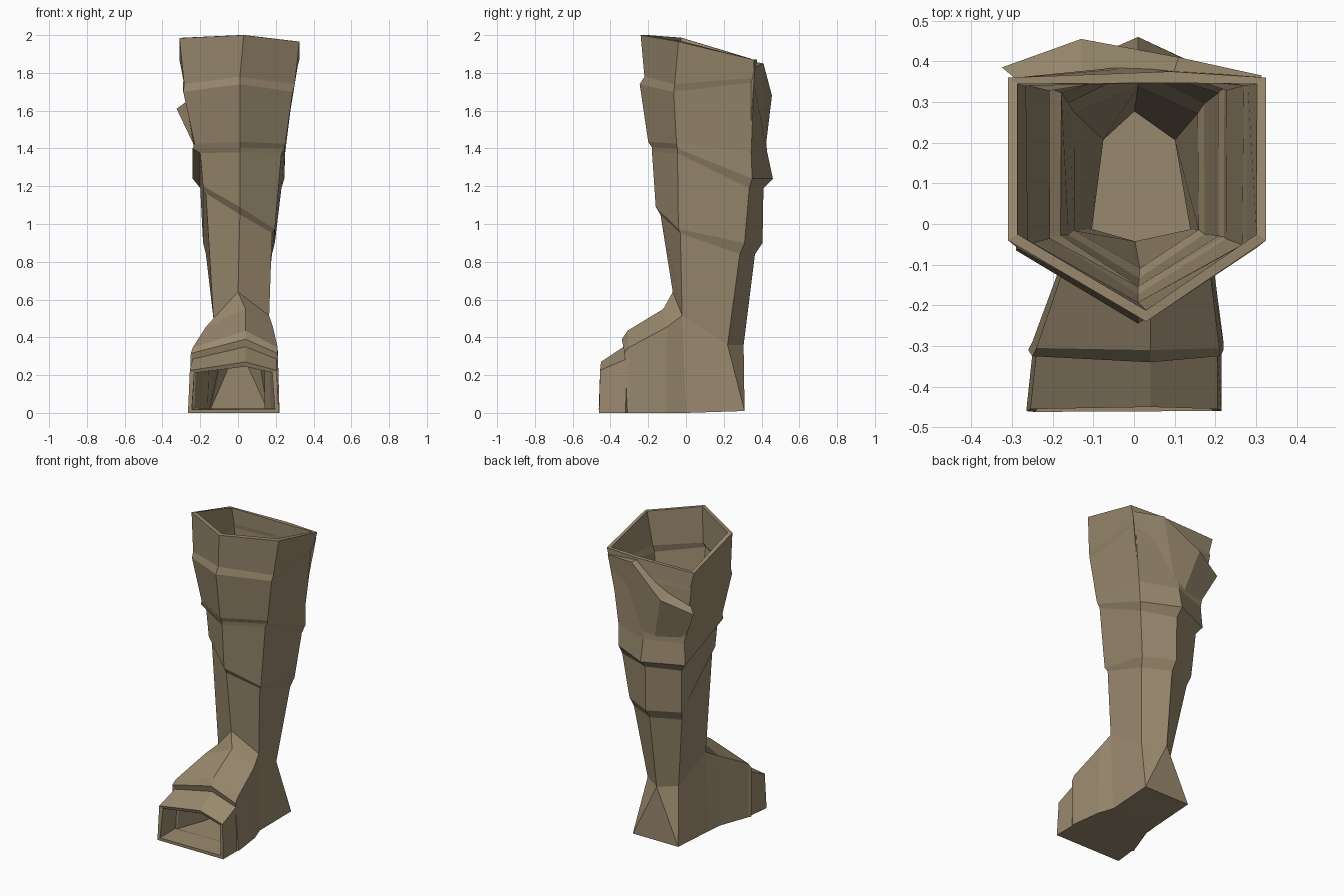
import bpy, bmesh

leather = bpy.data.materials.new("tan_leather")
leather.diffuse_color = (0.32, 0.25, 0.155, 1)


def make_object(name, bm):
    bmesh.ops.recalc_face_normals(bm, faces=bm.faces[:])
    mesh = bpy.data.meshes.new(name)
    bm.to_mesh(mesh)
    bm.free()
    mesh.materials.append(leather)
    ob = bpy.data.objects.new(name, mesh)
    bpy.context.collection.objects.link(ob)
    return ob


def add_ring(bm, points):
    return [bm.verts.new(p) for p in points]


def bridge(bm, a, b, closed=True):
    n = len(a)
    for i in range(n if closed else n - 1):
        j = (i + 1) % n
        bm.faces.new((a[i], a[j], b[j], b[i]))


# Leg: six-sided rings, order front, right, back right, back, back left, left
# (z front, z side, z back, side tilt, y front, y side, y back corner, y back, x left, x right)
LEG = [
    (2.00, 1.975, 1.87, -0.03, -0.24, -0.04, 0.36, 0.375, -0.31, 0.325),
    (1.78, 1.74, 1.775, 0.0, -0.22, -0.06, 0.36, 0.385, -0.285, 0.30),
    (1.74, 1.70, 1.75, 0.0, -0.245, -0.065, 0.36, 0.39, -0.29, 0.29),
    (1.435, 1.425, 1.38, 0.0, -0.20, -0.05, 0.345, 0.43, -0.23, 0.25),
    (1.405, 1.40, 1.24, 0.0, -0.18, -0.045, 0.35, 0.46, -0.24, 0.245),
    (1.38, 1.375, 1.19, 0.0, -0.18, -0.045, 0.335, 0.41, -0.20, 0.23),
    (1.09, 1.09, 0.90, -0.6, -0.16, -0.04, 0.31, 0.405, -0.185, 0.195),
    (1.05, 1.06, 0.84, -0.6, -0.135, -0.03, 0.285, 0.365, -0.17, 0.18),
]

bm = bmesh.new()
rings = []
for n, (zf, zs, zb, k, yf, ys, yb, yc, xl, xr) in enumerate(LEG):
    rings.append(add_ring(bm, [
        (0.03 if n == 0 else 0.01, yf, zf),
        (xr, ys, zs + k * xr), (xr, yb, zb),
        (0.09 if n == 0 else 0.01, yc, zb),
        (xl, yb, zb), (xl, ys, zs + k * xl)]))
ankle = add_ring(bm, [(0.0, -0.07, 0.64), (0.165, -0.02, 0.515), (0.125, 0.22, 0.36),
                      (0.0, 0.305, 0.36), (-0.10, 0.22, 0.36), (-0.13, -0.02, 0.50)])
rings.append(ankle)
for a, b in zip(rings, rings[1:]):
    bridge(bm, a, b)

# Heel: flares from the ankle to a flat back edge on the ground
front, right, back_r, back, back_l, left = ankle
heel_r, heel_l, mid_r, mid_l = add_ring(bm, [
    (0.17, 0.31, 0.01), (-0.16, 0.31, 0.01), (0.16, 0.0, 0.0), (-0.17, 0.0, 0.0)])
for f in ((right, back_r, heel_r, mid_r), (back_r, back, heel_r), (back, heel_l, heel_r),
          (back, back_l, heel_l), (back_l, left, mid_l, heel_l),
          (mid_l, heel_l, heel_r, mid_r)):
    bm.faces.new(f)

# Foot: sections running forward to the open toe
# (y ridge, z ridge, y side, z side, x left, x right, y bottom)
FOOT = [
    (-0.12, 0.55, -0.10, 0.455, -0.17, 0.185, -0.10),
    (-0.31, 0.435, -0.305, 0.345, -0.24, 0.21, -0.29),
    (-0.34, 0.39, -0.325, 0.315, -0.25, 0.21, -0.31),
    (-0.33, 0.35, -0.315, 0.285, -0.24, 0.205, -0.32),
    (-0.45, 0.27, -0.455, 0.225, -0.255, 0.205, -0.46),
]
prev = [mid_l, left, front, right, mid_r]
for yr, zr, ys, zs, xl, xr, yb in FOOT:
    sec = add_ring(bm, [(xl - 0.01, yb, 0.0), (xl, ys, zs), (0.04, yr, zr),
                        (xr, ys, zs), (xr + 0.01, yb, 0.0)])
    bridge(bm, prev, sec)
    prev = sec
boot = make_object("boot_shell", bm)
solid = boot.modifiers.new("wall", 'SOLIDIFY')
solid.thickness = 0.028
solid.offset = -1

# Folded flap draped across the upper back: outer edge, inner edge, hem per column
FLAP = [
    ((0.315, 0.365, 1.83), (0.30, 0.345, 1.83), (0.245, 0.335, 1.40)),
    ((0.11, 0.41, 1.85), (0.09, 0.35, 1.86), (0.03, 0.42, 1.39)),
    ((-0.13, 0.455, 1.68), (-0.13, 0.365, 1.70), (-0.05, 0.40, 1.39)),
    ((-0.325, 0.385, 1.61), (-0.27, 0.34, 1.65), (-0.225, 0.335, 1.40)),
]
bm = bmesh.new()
cols = [add_ring(bm, c) for c in FLAP]
for a, b in zip(cols, cols[1:]):
    bridge(bm, a, b)
bm.faces.new(cols[0])
bm.faces.new(cols[-1])
make_object("back_flap", bm)
